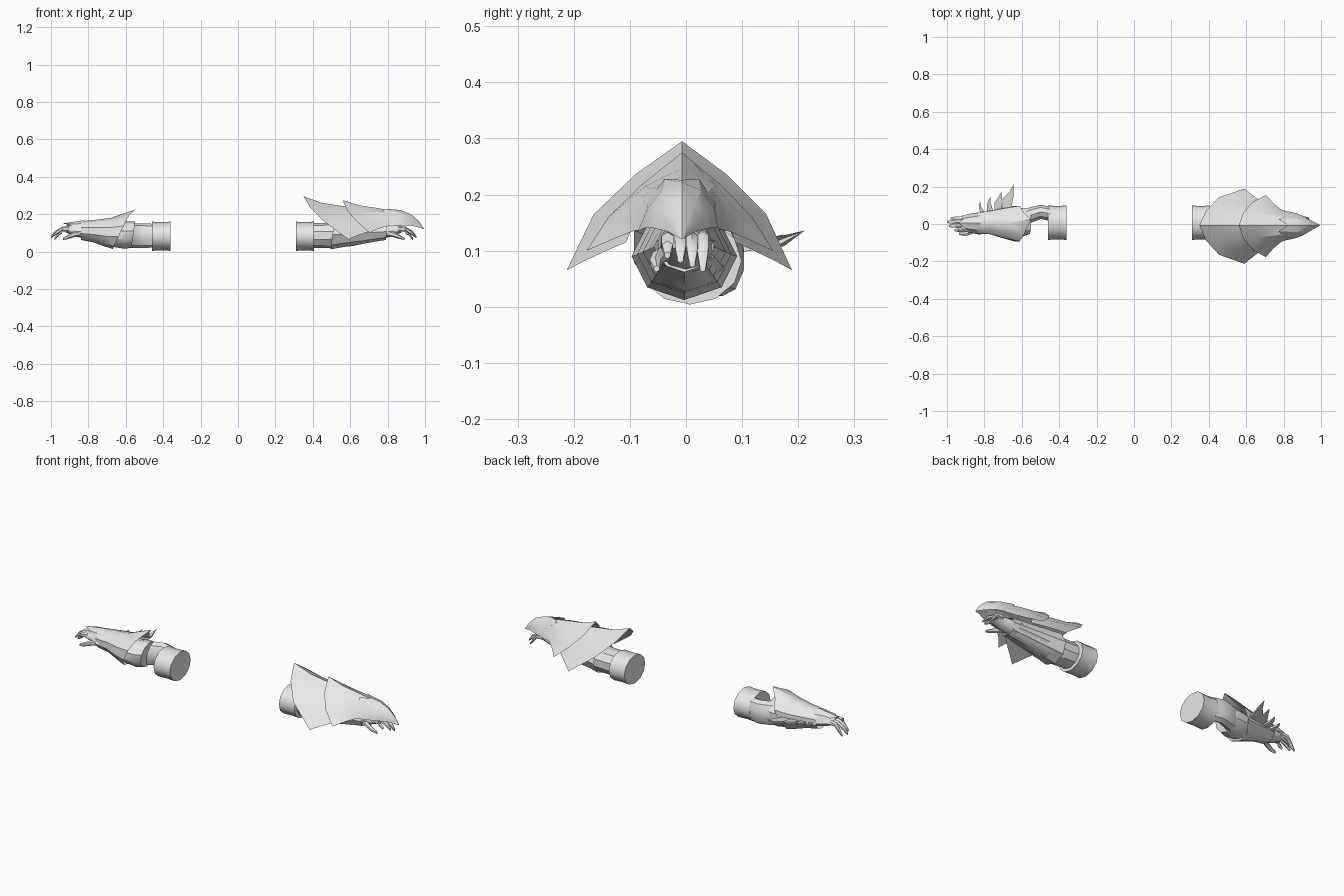
import bpy, math
from mathutils import Vector

metal = bpy.data.materials.new("pale_grey")
metal.diffuse_color = (0.8, 0.8, 0.8, 1)


def finish(name, verts, faces, angle=35):
    me = bpy.data.meshes.new(name)
    me.from_pydata([tuple(v) for v in verts], [], faces)
    me.materials.append(metal)
    ob = bpy.data.objects.new(name, me)
    bpy.context.collection.objects.link(ob)
    bpy.ops.object.select_all(action='DESELECT')
    ob.select_set(True)
    bpy.context.view_layer.objects.active = ob
    bpy.ops.object.mode_set(mode='EDIT')
    bpy.ops.mesh.select_all(action='SELECT')
    bpy.ops.mesh.normals_make_consistent(inside=False)
    bpy.ops.object.mode_set(mode='OBJECT')
    bpy.ops.object.shade_smooth_by_angle(angle=math.radians(angle))
    return ob


def loft(name, rows, closed=True, caps=True, angle=35):
    n = len(rows[0])
    verts = [p for r in rows for p in r]
    faces = []
    for j in range(len(rows) - 1):
        for i in range(n if closed else n - 1):
            k = (i + 1) % n
            faces.append((j * n + i, j * n + k, (j + 1) * n + k, (j + 1) * n + i))
    if caps:
        faces += [tuple(range(n)), tuple(range((len(rows) - 1) * n, len(rows) * n))]
    return finish(name, verts, faces, angle)


def ring(x, cy, cz, ry, rz, slant=0, n=10):
    out = []
    for i in range(n):
        a = math.pi / 2 + 2 * math.pi * i / n
        out.append((x + slant * math.sin(a), cy + ry * math.cos(a), cz + rz * math.sin(a)))
    return out


def tube(name, path, radii, n=6):
    """Finger-like tube along a path that mostly runs in x."""
    return loft(name, [ring(p[0], p[1], p[2], r[0], r[1], 0, n) for p, r in zip(path, radii)], angle=50)


def shell(name, rows):
    """Ridged plate: rows list the +y half from ridge to rim, mirrored to -y."""
    full = []
    for r in rows:
        left = [(x, -y * 1.05 - 0.007, z) for x, y, z in r[:0:-1]]
        ridge = [(r[0][0], -0.007, r[0][2])]
        full.append(left + ridge + [(x, y * 1.0 - 0.007, z) for x, y, z in r[1:]])
    return loft(name, full, closed=False, caps=False, angle=25)


def hand(side, s, ox):
    X = lambda d: s * (ox + d)
    loft(side + "_palm", [ring(X(-0.06), 0, 0.105, 0.055, 0.045),
                          ring(X(0), 0, 0.107, 0.045, 0.035),
                          ring(X(0.05), -0.005, 0.115, 0.042, 0.03),
                          ring(X(0.09), -0.005, 0.12, 0.038, 0.018)], angle=50)
    # fingers curl gently downward
    for i, (y, reach) in enumerate([(-0.033, 0.13), (-0.01, 0.16), (0.011, 0.17), (0.03, 0.15)]):
        drop = 0.028 + 0.008 * i
        tube(f"{side}_finger_{i + 1}",
             [(X(0.07), y, 0.122), (X(0.11), y, 0.12), (X(reach - 0.02), y, 0.12 - drop * 0.5), (X(reach), y, 0.12 - drop)],
             [(0.012, 0.015), (0.012, 0.013), (0.011, 0.011), (0.006, 0.006)])
    tube(side + "_thumb",
         [(X(0.01), -0.03, 0.1), (X(0.05), -0.048, 0.09), (X(0.08), -0.055, 0.078), (X(0.105), -0.052, 0.068)],
         [(0.014, 0.018), (0.013, 0.014), (0.011, 0.011), (0.006, 0.006)])


# ---------- upper-arm cuffs ----------
for side, a, b in (("left", -0.46, -0.36), ("right", 0.31, 0.405)):
    loft(side + "_cuff", [ring(a, 0.007, 0.082, 0.092, 0.078, n=12),
                          ring((a + b) / 2, 0.007, 0.082, 0.089, 0.076, n=12),
                          ring(b, 0.007, 0.082, 0.092, 0.078, n=12)])

# ---------- left arm ----------
loft("left_elbow", [ring(-0.45, 0.055, 0.085, 0.04, 0.063),
                    ring(-0.50, 0.065, 0.085, 0.04, 0.066),
                    ring(-0.56, 0.045, 0.085, 0.045, 0.066),
                    ring(-0.62, 0.01, 0.09, 0.065, 0.066)])
loft("left_elbow_band", [ring(-0.56, 0.015, 0.09, 0.072, 0.07, 0.01),
                         ring(-0.595, 0.01, 0.088, 0.08, 0.073, 0.01),
                         ring(-0.66, 0.005, 0.09, 0.075, 0.065, 0.01)])
# flared gauntlet with a raised pointed rim
rows = [ring(-0.84, 0.004, 0.112, 0.058, 0.05),
        ring(-0.77, 0.008, 0.11, 0.066, 0.06, 0.005),
        ring(-0.70, 0.005, 0.105, 0.083, 0.075, 0.02),
        ring(-0.625, 0.002, 0.108, 0.1, 0.094, 0.045)]
rows[-1][0] = (-0.55, 0.025, 0.225)
loft("left_gauntlet", rows, caps=False)
# pointed plate over the back of the hand
loft("left_hand_plate",
     [[(-0.82, -0.058, 0.1), (-0.82, -0.035, 0.15), (-0.82, 0.005, 0.168), (-0.82, 0.045, 0.15), (-0.82, 0.063, 0.1)],
      [(-0.87, -0.048, 0.115), (-0.875, -0.028, 0.148), (-0.89, 0.005, 0.158), (-0.88, 0.035, 0.15), (-0.88, 0.055, 0.115)],
      [(-0.88, -0.04, 0.125), (-0.90, -0.024, 0.148), (-0.94, 0.005, 0.15), (-0.91, 0.03, 0.145), (-0.92, 0.045, 0.12)]],
     closed=False, caps=False)
hand("left", -1, 0.83)

# row of four growing blades along the outer side
for i, (bx, by, tx, ty) in enumerate([(-0.81, 0.058, -0.82, 0.12), (-0.768, 0.062, -0.768, 0.145),
                                      (-0.725, 0.07, -0.708, 0.175), (-0.68, 0.078, -0.645, 0.212)]):
    w = 0.014 + 0.003 * i
    h = ty - by
    zt = 0.115 + 0.007 * i
    outline = [(bx - w, by, 0.1), (bx - w * 1.1, by + h * 0.4, 0.107), (tx - w * 0.8, by + h * 0.72, 0.113),
               (tx, ty, zt), (tx + w * 0.1, by + h * 0.6, 0.111), (bx + w, by, 0.1)]
    verts = [(x, y, z + 0.005 * (1 - k)) for k in (0, 2) for x, y, z in outline]
    verts[3] = verts[9] = outline[3]
    faces = [tuple(range(6)), tuple(range(6, 12))]
    faces += [(j, (j + 1) % 6, (j + 1) % 6 + 6, j + 6) for j in range(6)]
    finish(f"blade_{i + 1}", verts, faces)

# ---------- right arm ----------
loft("right_forearm", [ring(0.39, 0.004, 0.086, 0.068, 0.066),
                       ring(0.47, 0.0, 0.086, 0.07, 0.068),
                       ring(0.60, 0.0, 0.09, 0.07, 0.062),
                       ring(0.76, 0.0, 0.104, 0.052, 0.045)])
# overlapping forearm bands, flared toward the elbow
for i, x in enumerate((0.505, 0.575, 0.645, 0.71)):
    r = 0.094 - 0.01 * i
    loft(f"right_band_{i + 1}", [ring(x, -0.003, 0.09 + 0.004 * i, r, r * 0.83, 0.01, 8),
                                 ring(x + 0.035, -0.003, 0.092 + 0.004 * i, r * 0.92, r * 0.78, 0.008, 8),
                                 ring(x + 0.085, -0.003, 0.095 + 0.004 * i, r * 0.84, r * 0.7, 0.005, 8)],
         caps=False)
hand("right", 1, 0.785)

# three overlapping ridged plates
shell("rear_plate", [
    [(0.35, 0, 0.295), (0.385, 0.078, 0.237), (0.455, 0.15, 0.165), (0.59, 0.196, 0.065)],
    [(0.45, 0, 0.26), (0.48, 0.068, 0.222), (0.54, 0.125, 0.163), (0.63, 0.165, 0.082)],
    [(0.57, 0, 0.242), (0.58, 0.06, 0.215), (0.62, 0.1, 0.165), (0.68, 0.128, 0.1)],
    [(0.70, 0, 0.222), (0.70, 0.045, 0.2), (0.70, 0.075, 0.165), (0.72, 0.095, 0.115)]])
shell("middle_plate", [
    [(0.56, 0, 0.275), (0.585, 0.068, 0.218), (0.635, 0.125, 0.16), (0.705, 0.162, 0.1)],
    [(0.65, 0, 0.247), (0.66, 0.062, 0.215), (0.70, 0.1, 0.165), (0.745, 0.118, 0.12)],
    [(0.75, 0, 0.232), (0.755, 0.052, 0.21), (0.77, 0.078, 0.168), (0.79, 0.082, 0.135)],
    [(0.84, 0, 0.215), (0.84, 0.04, 0.2), (0.84, 0.06, 0.165), (0.85, 0.066, 0.138)]])
shell("beak_plate", [
    [(0.825, 0, 0.226), (0.775, 0.03, 0.228), (0.79, 0.06, 0.185), (0.82, 0.075, 0.135)],
    [(0.87, 0, 0.222), (0.865, 0.035, 0.207), (0.865, 0.058, 0.175), (0.87, 0.064, 0.14)],
    [(0.925, 0, 0.2), (0.92, 0.024, 0.188), (0.915, 0.04, 0.165), (0.91, 0.048, 0.14)],
    [(0.965, 0, 0.165), (0.96, 0.013, 0.158), (0.955, 0.02, 0.147), (0.95, 0.024, 0.134)],
    [(0.995, 0, 0.122), (0.993, 0.002, 0.122), (0.991, 0.003, 0.122), (0.988, 0.004, 0.122)]])
